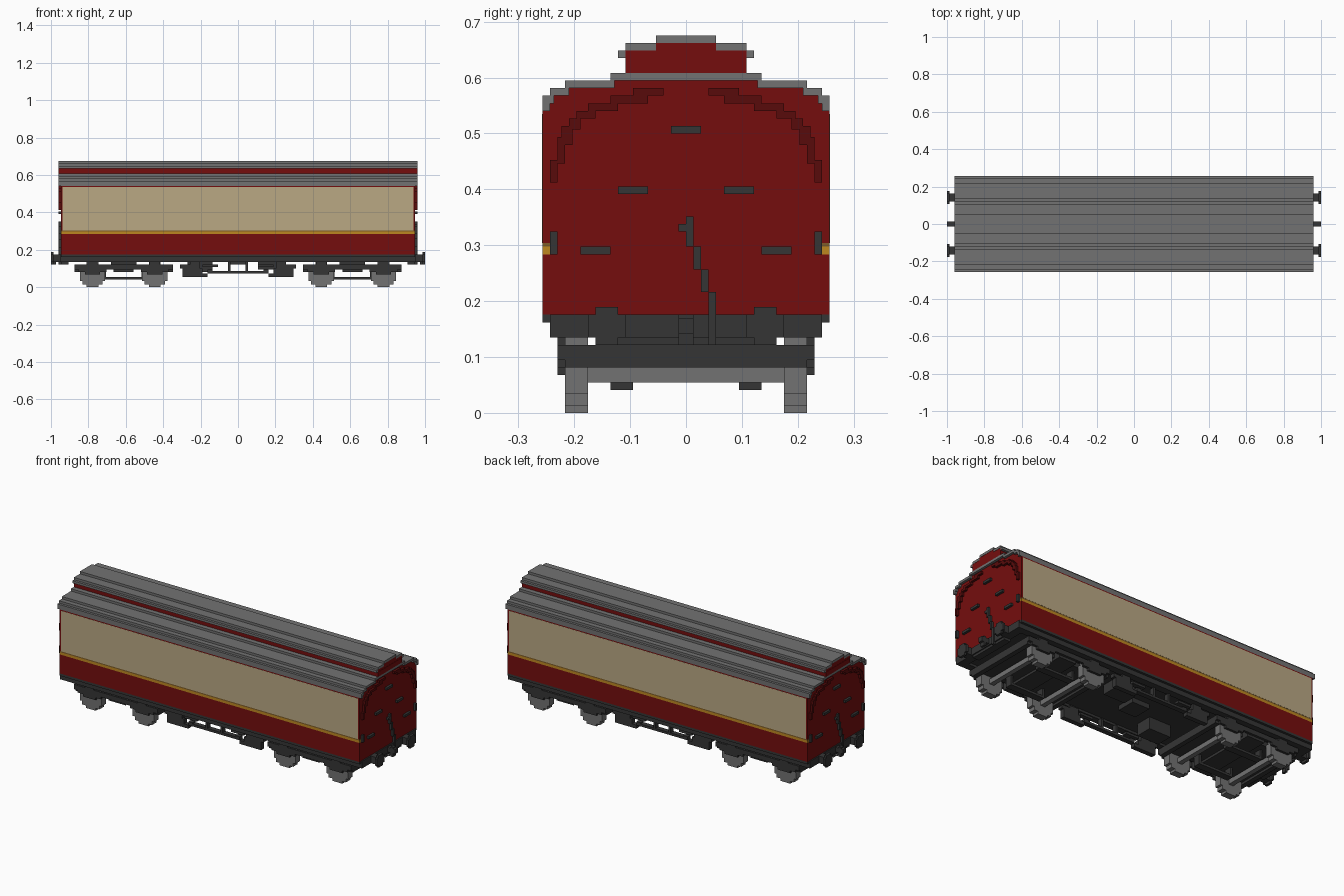
import bpy, bmesh
from mathutils import Vector

cube = bpy.data.objects.get("Cube")
if cube:
    bpy.data.objects.remove(cube, do_unlink=True)

U = 2 / 148  # one block of the blocky style


def material(name, rgb):
    lin = [((c / 255 + 0.055) / 1.055) ** 2.4 for c in rgb] + [1]
    m = bpy.data.materials.new(name)
    m.use_nodes = True
    m.diffuse_color = lin
    bsdf = next(n for n in m.node_tree.nodes if n.type == 'BSDF_PRINCIPLED')
    bsdf.inputs["Base Color"].default_value = lin
    return m


RED = material("carriage red", (117, 13, 13))
DARK_RED = material("dark red", (88, 11, 11))
CREAM = material("cream", (186, 168, 132))
GOLD = material("gold", (190, 135, 32))
BROWN = material("dark gold", (125, 92, 40))
GREY = material("roof grey", (114, 114, 114))
CHARCOAL = material("charcoal", (53, 53, 53))

# Sign pairs that copy a box to its symmetric places
ONE = [(1, 1)]
SIDES = [(1, 1), (1, -1)]
ENDS = [(1, 1), (-1, -1)]          # half turn
FOUR = [(1, 1), (1, -1), (-1, 1), (-1, -1)]


def part(name, mat, boxes, copies=ONE):
    """Mesh from boxes (x0, x1, y0, y1, z0, z1) in block units."""
    bm = bmesh.new()
    for x0, x1, y0, y1, z0, z1 in boxes:
        for sx, sy in copies:
            size = Vector((x1 - x0, y1 - y0, z1 - z0))
            mid = Vector((sx * (x0 + x1) / 2, sy * (y0 + y1) / 2, (z0 + z1) / 2))
            new = bmesh.ops.create_cube(bm, size=1)["verts"]
            for v in new:
                v.co = Vector(a * b for a, b in zip(v.co, size)) + mid
    bmesh.ops.scale(bm, vec=(U, U, U), verts=bm.verts)
    me = bpy.data.meshes.new(name)
    bm.to_mesh(me)
    bm.free()
    me.materials.append(mat)
    ob = bpy.data.objects.new(name, me)
    bpy.context.collection.objects.link(ob)
    return ob


def mid_box(hx, hy, z0, z1):
    return (-hx, hx, -hy, hy, z0, z1)


# Body shell
part("lower_body", RED, [mid_box(70, 19, 13, 21)])
part("waist_stripe", GOLD, [(-70, 70, 18, 19, 21, 22)], SIDES)
part("waist_stripe_edge", BROWN, [(-70, 70, 18, 19, 22, 22.5)], SIDES)
part("upper_body", RED, [mid_box(70, 18, 21, 42), mid_box(70, 16, 42, 43),
                         mid_box(70, 10, 43, 44)])
part("body_side_frame", RED, [(-70, 70, 18, 19, 22.5, 40)], SIDES)
part("cream_panel", CREAM, [(-69.4, 69.4, 18.9, 19.05, 22.5, 39.6)], SIDES)

# Stepped roof shell and raised centre roof
part("main_roof", GREY, [(-71, 71, 18, 19, 40, 42), (-71, 71, 16, 18, 42, 43),
                         (-71, 71, 10, 16, 43, 44), (-71, 71, 0, 10, 44, 45)], SIDES)
part("roof_underside_steps", GREY, [(-71, 71, 17.5, 18, 41, 42), (-71, 71, 15.5, 16, 42, 43),
                                    (-71, 71, 9.5, 10, 43, 44)], SIDES)
part("raised_roof_wall", RED, [mid_box(71, 8, 45, 47), mid_box(70.9, 8, 47, 48),
                               mid_box(70.9, 4, 48, 49)])
part("raised_roof", GREY, [(-71, 71, 8, 9, 47, 48), (-71, 71, 4, 8, 48, 49),
                           (-71, 71, 0, 4, 49, 50)], SIDES)

# Raised arch on each end wall
arch = [(3, 7, 42, 43), (5, 10, 41, 42), (9, 13, 40, 41), (12, 14.5, 39, 40),
        (14, 15.5, 37.5, 39), (15, 16.5, 35.5, 38), (16, 17, 33, 36.5), (17, 18, 30.5, 33.5)]
part("end_arch", DARK_RED, [(70, 71, *b) for b in arch], FOUR)

# End steps, lamp brackets and slanting brake pipe
steps = [(0, 2, 37, 38), (5, 9, 29, 30), (10, 14, 21, 22)]
part("end_steps", CHARCOAL, [(70, 71, *b) for b in steps], FOUR)
part("lamp_brackets", CHARCOAL, [(70, 71, 17, 18, 21, 24)], FOUR)
pipe = [(-1, 0, 24, 25), (0, 1, 22, 26), (1, 2, 19, 22), (2, 3, 16, 19), (3, 4, 9, 16)]
part("brake_pipe", CHARCOAL, [(70, 71, *b) for b in pipe], ENDS)

# Underframe
part("floor", CHARCOAL, [mid_box(70, 19, 12, 13), mid_box(70, 18, 11, 12)])
part("solebars", CHARCOAL, [(-70, 70, 15, 18, 10, 11)], SIDES)
part("buffer_beams", CHARCOAL, [(67, 70.5, -18, 18, 10, 13), (67, 70, -9, 9, 9, 10)], ENDS)

# Buffers and coupling hooks
part("buffer_stems", CHARCOAL, [(70, 73, 9, 12, 10, 13)], FOUR)
part("buffer_heads", CHARCOAL, [(73, 74, 8, 13, 10, 13), (73, 74, 9, 12, 9, 14)], FOUR)
part("coupling_hooks", CHARCOAL, [(70, 74, -1, 1, 10.5, 12.5), (72, 73, -1, 1, 9, 13)], ENDS)

# Bogies with stepped wheels
BOGIE, HALF_BASE = 45.25, 12.3
for side, c in (("right", -BOGIE), ("left", BOGIE)):
    frame = [(c - 18, c + 18, 0, 13, 7, 9), (c - 4, c + 4, 0, 16, 6, 9),
             (c - 5, c + 5, 0, 8, 9, 11), (c - 19.5, c + 19.5, 16, 17, 7, 9),
             (c - 19.5, c - 17.5, 0, 16, 6, 9), (c + 17.5, c + 19.5, 0, 16, 6, 9),
             (c - 8, c + 8, 7, 10, 3, 4), (c - 8, c - 7, 7, 10, 3, 7),
             (c + 7, c + 8, 7, 10, 3, 7)]
    wheels, axles, boxes = [], [], []
    for x in (c - HALF_BASE, c + HALF_BASE):
        for hx, hz in ((5, 2.5), (4, 4), (2.3, 5)):
            wheels.append((x - hx, x + hx, 13, 16, 5 - hz, 5 + hz))
        axles.append((x - 1, x + 1, -13, 13, 4, 6))
        boxes += [(x - 5.5, x + 5.5, 16, 17, 6, 9), (x - 3, x + 3, 16, 17, 5, 6),
                  (x - 2, x + 2, 15.5, 17, 9, 10)]
    part(side + "_bogie_frame", CHARCOAL, frame, SIDES)
    part(side + "_bogie_wheels", GREY, wheels, SIDES)
    part(side + "_bogie_axles", GREY, axles)
    part(side + "_axle_boxes", CHARCOAL, boxes, SIDES)

# Truss rods and equipment boxes between the bogies
part("truss", CHARCOAL, [(0, 12, 14, 16, 5.5, 6.5), (3, 4, 14, 16, 6.5, 10),
                         (8, 14, 14, 16, 8, 9), (10, 12, 14, 16, 6.5, 7),
                         (19, 23, 14, 16, 7.5, 9), (14, 22, 14, 16, 5.5, 7.5),
                         (12, 22, 14, 16, 4, 5.5), (15, 19, 14, 16, 7.5, 10)], FOUR)
part("equipment_boxes", CHARCOAL, [(8, 18, 4, 10, 7, 11), (-20, -10, -10, -3, 6, 11),
                                   (-4, 4, -4, 4, 9, 11)])
